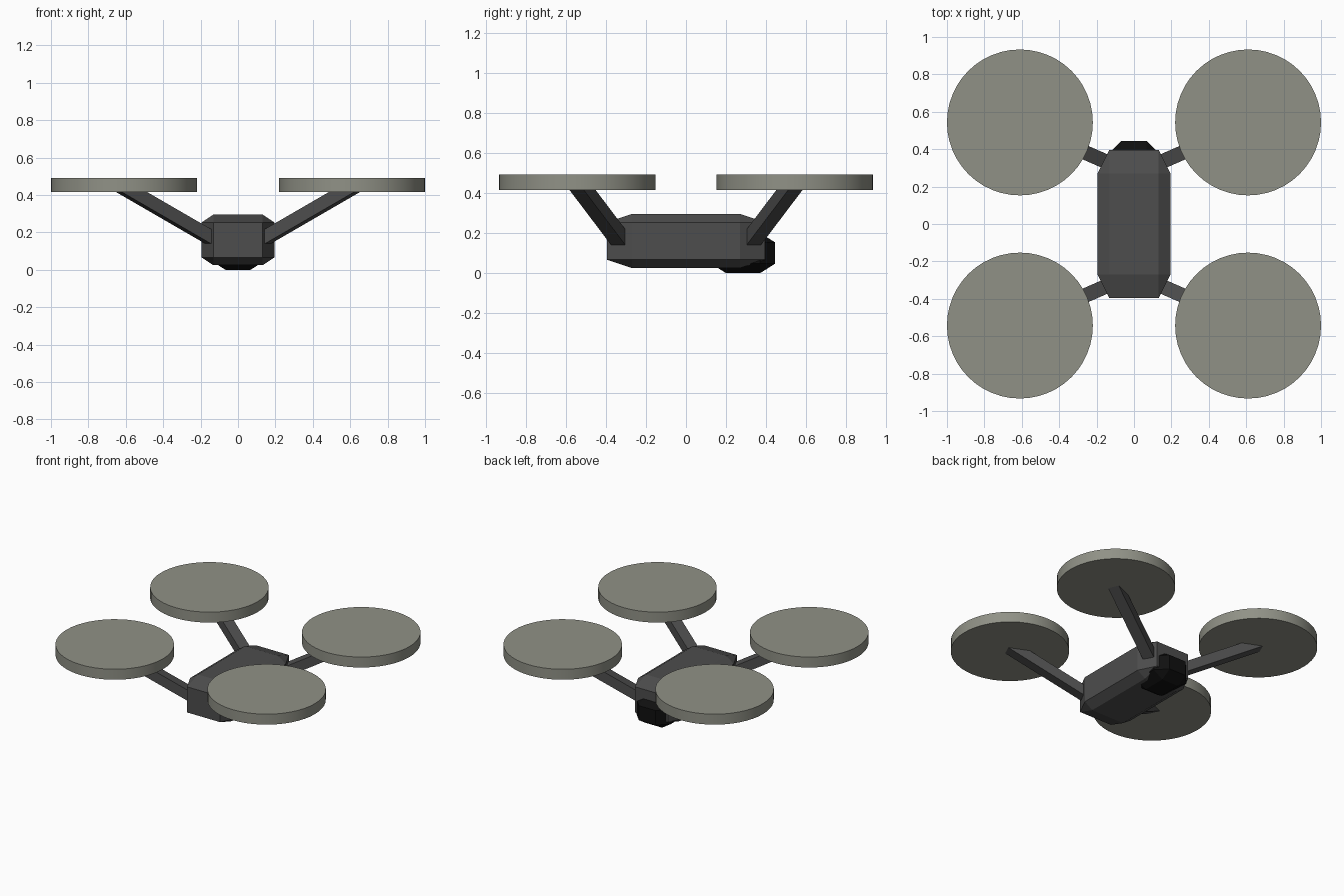
import bpy, bmesh, math
from itertools import product
from mathutils import Vector

if "Cube" in bpy.data.objects:
    bpy.data.objects.remove(bpy.data.objects["Cube"])


def material(name, rgb):
    m = bpy.data.materials.new(name)
    m.diffuse_color = (*rgb, 1)
    m.use_nodes = True
    m.node_tree.nodes["Principled BSDF"].inputs["Base Color"].default_value = m.diffuse_color
    return m


GREY = material("dark_grey", (0.075, 0.075, 0.075))
BLACK = material("black", (0.005, 0.005, 0.005))
ROTOR = material("rotor_olive_grey", (0.28, 0.285, 0.24))


def finish(bm, name, mat):
    bmesh.ops.recalc_face_normals(bm, faces=bm.faces[:])
    me = bpy.data.meshes.new(name)
    bm.to_mesh(me)
    bm.free()
    me.materials.append(mat)
    ob = bpy.data.objects.new(name, me)
    bpy.context.collection.objects.link(ob)
    return ob


def chamfered_box(name, mat, centre, outer, inner):
    """Box with flat chamfers: outer half sizes, inner = flat face half sizes."""
    bm = bmesh.new()
    for axis in range(3):
        half = list(inner)
        half[axis] = outer[axis]
        for s in product((-1, 1), repeat=3):
            bm.verts.new([c + h * k for c, h, k in zip(centre, half, s)])
    bmesh.ops.convex_hull(bm, input=bm.verts[:])
    bmesh.ops.dissolve_limit(bm, angle_limit=0.01, verts=bm.verts[:], edges=bm.edges[:])
    return finish(bm, name, mat)


# Body and the camera pod under its back end
chamfered_box("body", GREY, (0, 0, 0.16), (0.195, 0.395, 0.135), (0.132, 0.27, 0.093))
chamfered_box("camera_pod", BLACK, (0, 0.285, 0.1), (0.14, 0.16, 0.1), (0.067, 0.085, 0.053))


def arm(name, sx, sy):
    """Rising beam: side profile in (distance, z), extruded across its width."""
    root, tip = Vector((0.16, 0.338)), Vector((0.635, 0.546))
    along = (tip - root).normalized()
    across = Vector((-along.y, along.x)) * 0.039
    slope = 0.275 / (tip - root).length
    low, high, top = 0.14, 0.218, 0.43
    profile = [(-0.05, low), (0, low), ((top - low) / slope, top),
               ((top - high) / slope, top), (0, high), (-0.05, high)]
    bm = bmesh.new()
    sides = []
    for k in (-1, 1):
        ring = []
        for s, z in profile:
            p = root + along * s + across * k
            ring.append(bm.verts.new((p.x * sx, p.y * sy, z)))
        sides.append(ring)
        bm.faces.new(ring)
    a, b = sides
    for i in range(len(a)):
        j = (i + 1) % len(a)
        bm.faces.new((a[i], a[j], b[j], b[i]))
    finish(bm, name, GREY)


def rotor(name, sx, sy):
    bpy.ops.mesh.primitive_cylinder_add(vertices=48, radius=0.39, depth=0.076,
                                        location=(0.61 * sx, 0.543 * sy, 0.453))
    ob = bpy.context.object
    ob.name = name
    ob.data.materials.append(ROTOR)
    bpy.ops.object.shade_smooth_by_angle(angle=math.radians(30))


# Four arms, each carrying a rotor disc
for sx, sy in product((-1, 1), repeat=2):
    corner = ("front" if sy < 0 else "back") + ("_left" if sx < 0 else "_right")
    arm(corner + "_arm", sx, sy)
    rotor(corner + "_rotor", sx, sy)
